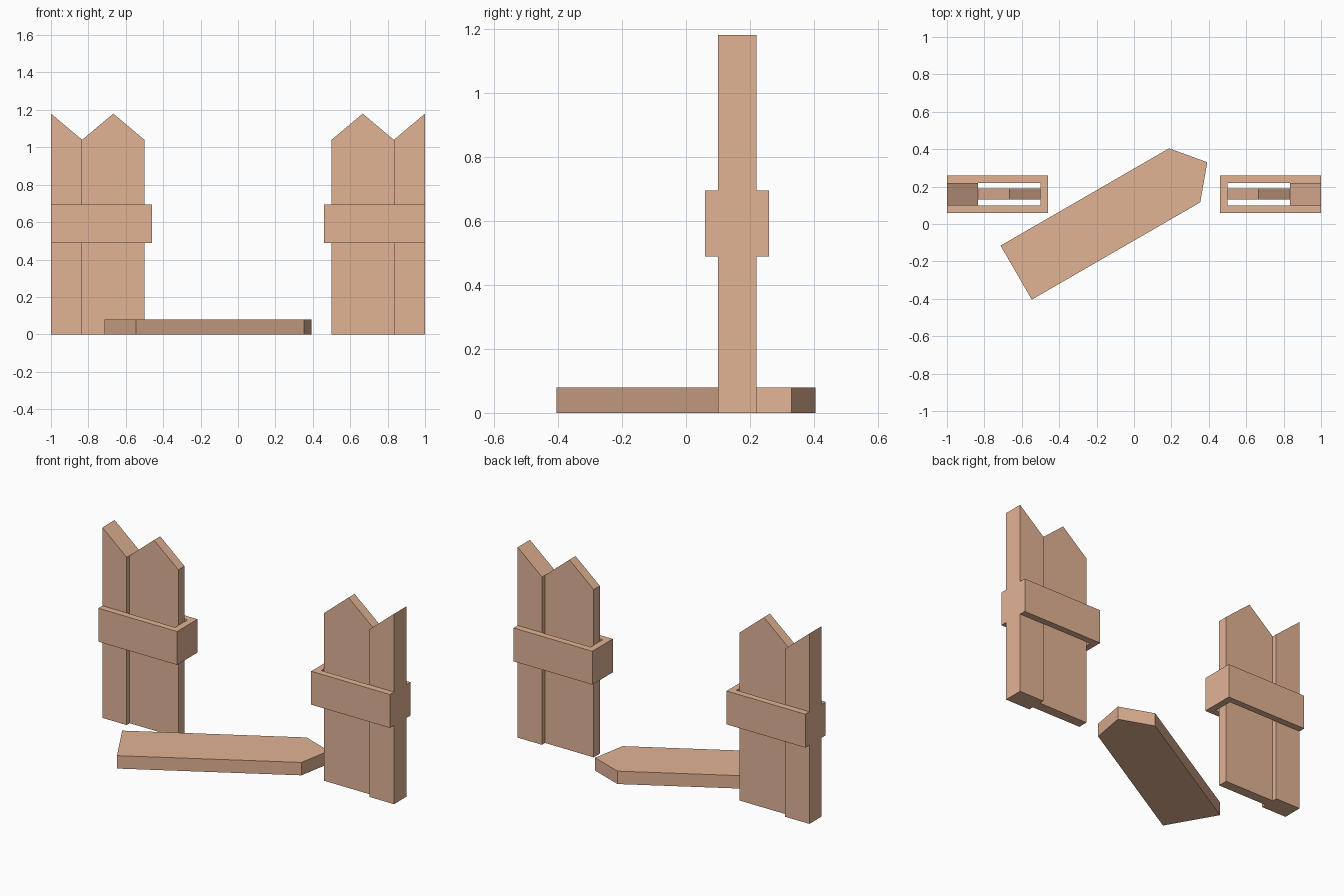
import bpy, bmesh
from math import radians
from mathutils import Matrix

if "Cube" in bpy.data.objects:
    bpy.data.objects.remove(bpy.data.objects["Cube"])

wood = bpy.data.materials.new("wood")
wood.diffuse_color = (0.76, 0.45, 0.30, 1)
wood.use_nodes = True
wood.node_tree.nodes["Principled BSDF"].inputs["Base Color"].default_value = wood.diffuse_color


def extrude(name, outline, depth, matrix):
    """Extrude a flat XY outline by depth along +Z, then place it with matrix."""
    bm = bmesh.new()
    face = bm.faces.new([bm.verts.new((x, y, 0)) for x, y in outline])
    top = bmesh.ops.extrude_face_region(bm, geom=[face])["geom"]
    bmesh.ops.translate(bm, vec=(0, 0, depth),
                        verts=[v for v in top if isinstance(v, bmesh.types.BMVert)])
    bmesh.ops.transform(bm, matrix=matrix, verts=bm.verts)
    bmesh.ops.recalc_face_normals(bm, faces=bm.faces)
    mesh = bpy.data.meshes.new(name)
    bm.to_mesh(mesh)
    bm.free()
    mesh.materials.append(wood)
    ob = bpy.data.objects.new(name, mesh)
    bpy.context.collection.objects.link(ob)
    return ob


W, SHOULDER, TIP = 1 / 6, 1.04, 1.18      # half width and heights of a picket
YC = 0.16                                 # centre line of the fence
picket = [(-W, 0), (W, 0), (W, SHOULDER), (0, TIP), (-W, SHOULDER)]
half_picket = [(0, 0), (W, 0), (W, SHOULDER), (0, TIP)]
upright = Matrix.Rotation(radians(90), 4, 'X')   # profile Y -> Z, depth -> -Y

# U-shaped rail, open at the outer end of the fence
rail = [(-1, -0.10), (-0.46, -0.10), (-0.46, 0.10), (-1, 0.10),
        (-1, 0.06), (-0.50, 0.06), (-0.50, -0.06), (-1, -0.06)]

# Two mirrored fence sections
for side, sx in (("left", 1), ("right", -1)):
    flip = Matrix.Diagonal((sx, 1, 1, 1))
    extrude(side + "_end_post", half_picket, 0.12,
            flip @ Matrix.Translation((-1, YC + 0.06, 0)) @ upright)
    extrude(side + "_picket", picket, 0.06,
            flip @ Matrix.Translation((-1 + 2 * W, YC + 0.03, 0)) @ upright)
    extrude(side + "_rail", rail, 0.207,
            flip @ Matrix.Translation((0, YC, 0.488)))

# Fallen picket lying on the ground between them
extrude("fallen_picket", picket, 0.08,
        Matrix.Translation((-0.63, -0.26, 0)) @ Matrix.Rotation(radians(-60), 4, 'Z'))
